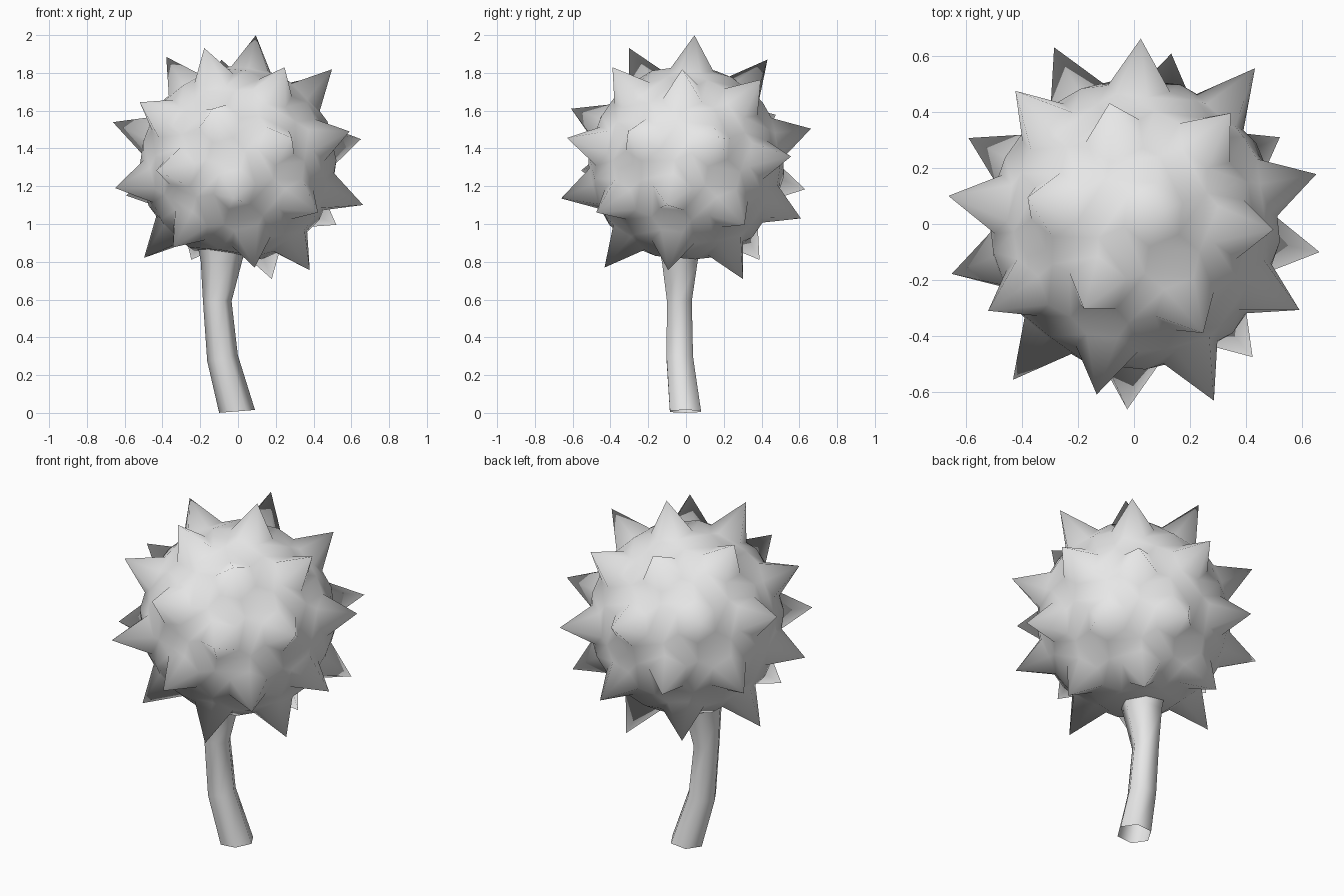
import bpy, bmesh, math
from mathutils import Vector, Matrix

cube = bpy.data.objects.get("Cube")
if cube:
    bpy.data.objects.remove(cube, do_unlink=True)

CENTRE = Vector((0, 0, 1.32))
VALLEY = 0.525       # radius of the panel corners between spikes
FOOT = 0.515         # radius of the ring at the foot of each spike
FIVE = (0.705, 0.62)  # five-sided spikes: tip radius, foot size within panel
SIX = (0.687, 0.54)   # six-sided spikes

grey = bpy.data.materials.new("plain_grey")
grey.use_nodes = True
grey.diffuse_color = (0.8, 0.8, 0.8, 1)
grey.node_tree.nodes["Principled BSDF"].inputs["Base Color"].default_value = (0.8, 0.8, 0.8, 1)


def finish(bm, name):
    bmesh.ops.remove_doubles(bm, verts=bm.verts, dist=0.0005)
    bmesh.ops.recalc_face_normals(bm, faces=bm.faces)
    for f in bm.faces:
        f.smooth = True
    mesh = bpy.data.meshes.new(name)
    bm.to_mesh(mesh)
    bm.free()
    mesh.materials.append(grey)
    obj = bpy.data.objects.new(name, mesh)
    bpy.context.collection.objects.link(obj)


def frame(up, aim):
    """Rotation matrix whose z is up and whose x leans toward aim."""
    z = up.normalized()
    x = (aim - z * aim.dot(z)).normalized()
    return Matrix((x, z.cross(x), z)).transposed()


# Icosahedron tilted to the head's orientation
ico = bmesh.new()
bmesh.ops.create_icosphere(ico, subdivisions=1, radius=1)
ico.faces.ensure_lookup_table()
a, b, c = [v.co for v in ico.faces[0].verts]
up = Vector((0.139, 0.066, 1)).normalized()
turn = frame(up, Vector((0.4975, -0.02, 0.5))) @ frame(a + b + c, a).transposed()
triangles = [[(turn @ v.co).normalized() for v in f.verts] for f in ico.faces]
ico.free()

# Spiky head: a football pattern with a narrow spike on every panel
head = bmesh.new()


def corner(p, q):
    return p.lerp(q, 1 / 3).normalized()


def face(directions, radii):
    head.faces.new([head.verts.new(CENTRE + d * r) for d, r in zip(directions, radii)])


def spike_side(axis, p, q, kind):
    """One side of a spike and the strip of panel outside its foot."""
    tip, size = kind
    p_in = axis.lerp(p, size).normalized()
    q_in = axis.lerp(q, size).normalized()
    face((axis, p_in, q_in), (tip, FOOT, FOOT))
    face((p_in, p, q, q_in), (FOOT, VALLEY, VALLEY, FOOT))


for tri in triangles:
    ring = []
    for i, p in enumerate(tri):
        after, before = corner(p, tri[(i + 1) % 3]), corner(p, tri[i - 1])
        spike_side(p, after, before, FIVE)
        ring += [before, after]
    middle = sum(tri, Vector()).normalized()
    if middle.dot(up) < -0.95:       # flat panel where the stalk joins
        face(ring, [VALLEY] * 6)
        continue
    for i, p in enumerate(ring):
        spike_side(middle, p, ring[(i + 1) % 6], SIX)
finish(head, "spiky_head")

# Bent six-sided open stalk: x, y, z, radius, tilt of each ring
stalk = bmesh.new()
sections = [(-0.005, -0.003, 0.008, 0.095, 0.08),
            (-0.082, -0.033, 0.29, 0.081, 0.2),
            (-0.11, -0.035, 0.595, 0.076, -0.05),
            (-0.088, -0.033, 0.8, 0.109, 0),
            (-0.085, -0.033, 0.87, 0.125, 0)]
rings = []
for x, y, z, r, tilt in sections:
    ring = []
    for k in range(6):
        t = k * math.tau / 6
        dx, dy = r * math.cos(t), r * math.sin(t)
        ring.append(stalk.verts.new((x + dx, y + dy, z + tilt * dx)))
    rings.append(ring)
for low, high in zip(rings, rings[1:]):
    for k in range(6):
        n = (k + 1) % 6
        stalk.faces.new((low[k], low[n], high[n], high[k]))
finish(stalk, "stalk")
